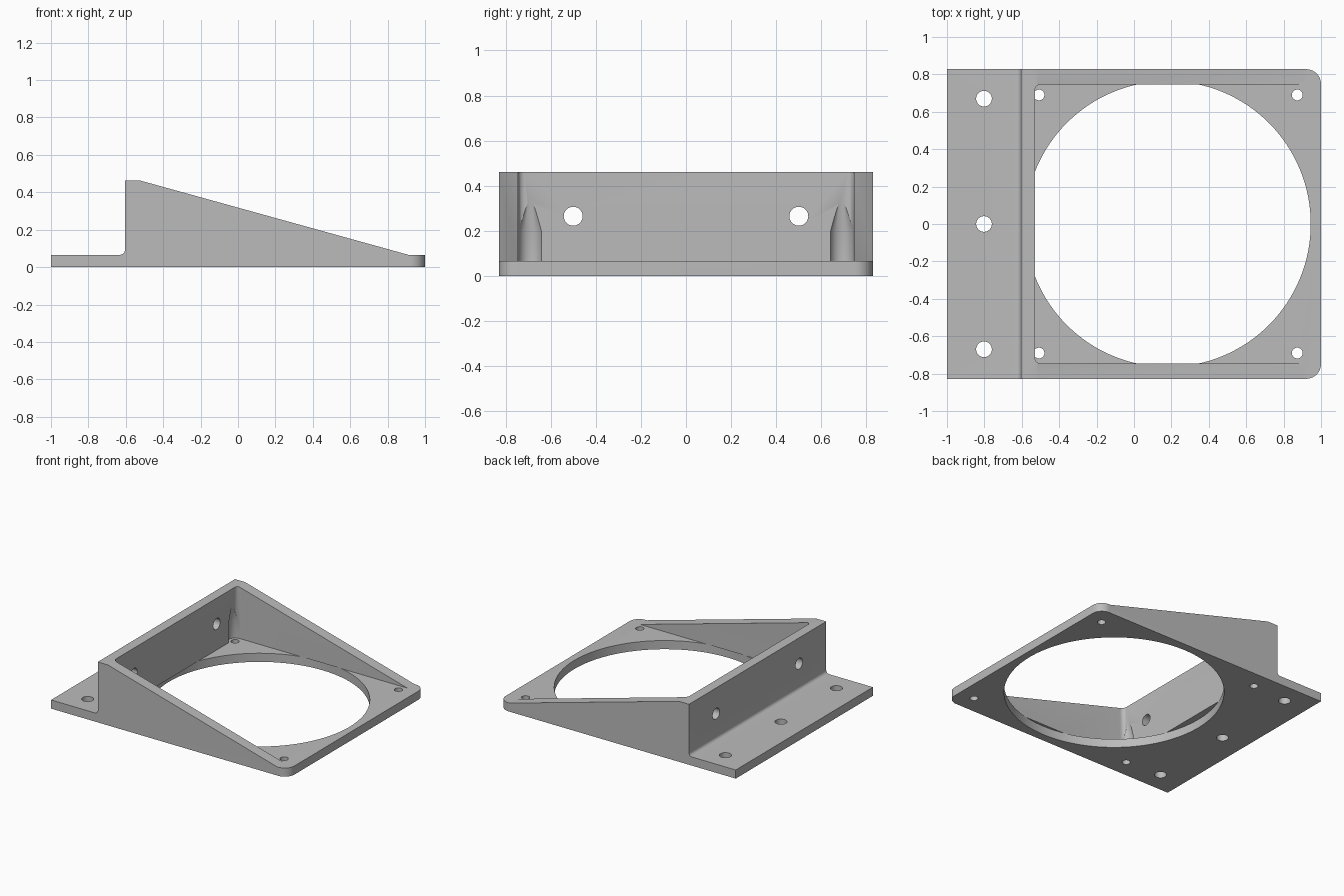
import bpy, bmesh, math
from mathutils import Matrix, Vector

cube = bpy.data.objects.get("Cube")
if cube:
    bpy.data.objects.remove(cube, do_unlink=True)

grey = bpy.data.materials.new("plain grey")
grey.use_nodes = True
colour = (0.5, 0.5, 0.5, 1)
grey.diffuse_color = colour
grey.node_tree.nodes["Principled BSDF"].inputs["Base Color"].default_value = colour

HALF_Y, PLATE, TOP = 0.828, 0.066, 0.462
WALL_OUT, WALL_IN, SIDE_IN = -0.605, -0.53, 0.745


def make_object(name, bm):
    bmesh.ops.recalc_face_normals(bm, faces=bm.faces)
    mesh = bpy.data.meshes.new(name)
    bm.to_mesh(mesh)
    bm.free()
    obj = bpy.data.objects.new(name, mesh)
    mesh.materials.append(grey)
    bpy.context.collection.objects.link(obj)
    return obj


def round_edges(bm, test, radius, segments=10):
    edges = [e for e in bm.edges if test(*[v.co for v in e.verts])]
    bmesh.ops.bevel(bm, geom=edges, offset=radius, segments=segments,
                    profile=0.5, affect='EDGES')


def upright(a, b):
    return abs(a.z - b.z) > 0.01 and (a.xy - b.xy).length < 0.001


def cylinder(name, centre, r1, depth, r2=None, axis='Z', sides=32):
    bm = bmesh.new()
    m = Matrix.Translation(centre)
    if axis == 'X':
        m = m @ Matrix.Rotation(math.pi / 2, 4, 'Y')
    bmesh.ops.create_cone(bm, cap_ends=True, segments=sides, radius1=r1,
                          radius2=r1 if r2 is None else r2, depth=depth, matrix=m)
    return make_object(name, bm)


# Wedge-shaped bracket: side profile extruded across the width
profile = [(-1, 0), (1, 0), (1, PLATE), (0.91, PLATE), (-0.52, TOP),
           (WALL_OUT, TOP), (WALL_OUT, PLATE), (-1, PLATE)]
bm = bmesh.new()
face = bm.faces.new([bm.verts.new((x, -HALF_Y, z)) for x, z in profile])
ext = bmesh.ops.extrude_face_region(bm, geom=[face])
bmesh.ops.translate(bm, vec=(0, 2 * HALF_Y, 0),
                    verts=[v for v in ext["geom"] if isinstance(v, bmesh.types.BMVert)])
bmesh.ops.recalc_face_normals(bm, faces=bm.faces)
# Rounded free corners and the fillet between flange and wall
round_edges(bm, lambda a, b: upright(a, b) and a.x > 0.99, 0.08)
round_edges(bm, lambda a, b: all(abs(p.x - WALL_OUT) < 0.001 and abs(p.z - PLATE) < 0.001
                                 for p in (a, b)), 0.025, 6)
bracket = make_object("bracket", bm)

# Pocket between the side walls, with softened corners
bm = bmesh.new()
bmesh.ops.create_cube(bm, size=1)
for v in bm.verts:
    v.co = Vector((WALL_IN if v.co.x < 0 else 1.1, SIDE_IN * (1 if v.co.y > 0 else -1),
                   PLATE if v.co.z < 0 else 0.7))
round_edges(bm, lambda a, b: upright(a, b) and a.x < 0, 0.03, 8)
cutters = [make_object("pocket_cutter", bm)]

# Large round opening through the base plate only
cutters.append(cylinder("opening_cutter", (0.181, 0, PLATE / 2 - 0.05), 0.764,
                        PLATE + 0.1, sides=128))

# Flange holes
for y in (-0.67, 0, 0.67):
    cutters.append(cylinder("flange_hole_cutter", (-0.802, y, 0), 0.042, 0.4))

for s in (-1, 1):
    # Wall holes and corner screw holes
    cutters.append(cylinder("wall_hole_cutter", (-0.57, s * 0.5, 0.265), 0.042, 0.3, axis='X'))
    for x in (-0.508, 0.873):
        cutters.append(cylinder("corner_hole_cutter", (x, s * 0.69, 0), 0.029, 0.18))
    # Pointed screw relief in the inner corners of the wall
    bm = bmesh.new()
    rings = []
    for r, z in ((0.054, PLATE), (0.054, 0.2), (0.02, 0.34)):
        rings.append([bm.verts.new((-0.508 + r * math.cos(math.tau * i / 32),
                                    s * 0.69 + r * math.sin(math.tau * i / 32), z))
                      for i in range(32)])
    for low, high in zip(rings, rings[1:]):
        for i in range(32):
            j = (i + 1) % 32
            bm.faces.new((low[i], low[j], high[j], high[i]))
    bm.faces.new(rings[0][::-1])
    bm.faces.new(rings[-1])
    cutters.append(make_object("screw_relief_cutter", bm))

# Cut everything and apply
bpy.context.view_layer.objects.active = bracket
for c in cutters:
    mod = bracket.modifiers.new("cut", 'BOOLEAN')
    mod.operation, mod.solver, mod.object = 'DIFFERENCE', 'EXACT', c
    bpy.ops.object.modifier_apply(modifier=mod.name)
    c.hide_render = True
for c in cutters:
    bpy.data.objects.remove(c, do_unlink=True)

bpy.ops.object.select_all(action='DESELECT')
bracket.select_set(True)
bpy.ops.object.shade_smooth_by_angle(angle=math.radians(30))
